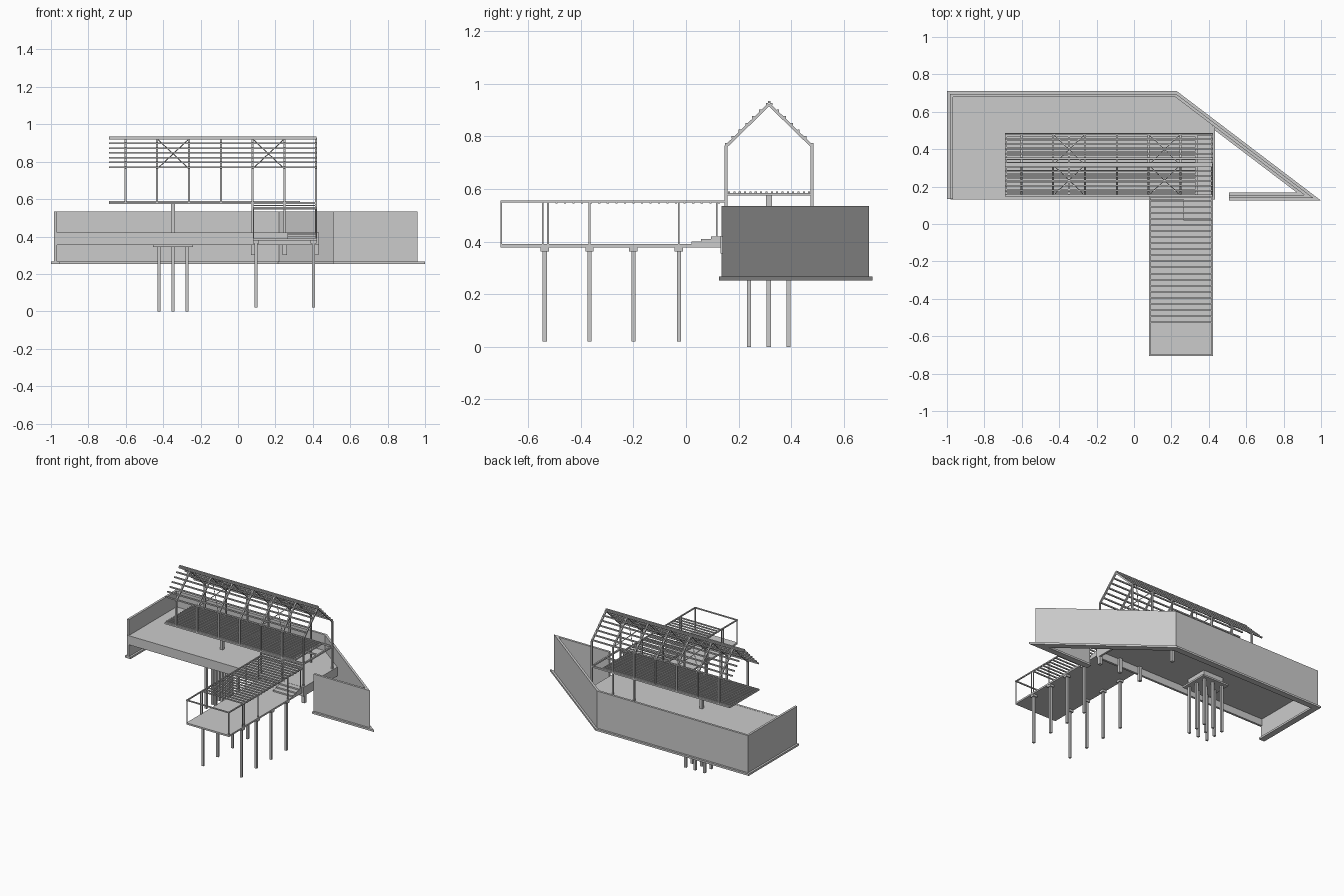
import bpy, bmesh
from mathutils import Vector, Matrix

if "Cube" in bpy.data.objects:
    bpy.data.objects.remove(bpy.data.objects["Cube"])


def finish(name, bm):
    bmesh.ops.recalc_face_normals(bm, faces=bm.faces)
    me = bpy.data.meshes.new(name)
    bm.to_mesh(me)
    bm.free()
    ob = bpy.data.objects.new(name, me)
    bpy.context.collection.objects.link(ob)
    return ob


def boxes(name, items):
    """Each item: (x0, x1, y0, y1, z0, z1)."""
    bm = bmesh.new()
    for x0, x1, y0, y1, z0, z1 in items:
        m = Matrix.Translation(((x0 + x1) / 2, (y0 + y1) / 2, (z0 + z1) / 2))
        bmesh.ops.create_cube(bm, size=1, matrix=m @ Matrix.Diagonal((x1 - x0, y1 - y0, z1 - z0, 1)))
    return finish(name, bm)


def bars(name, items):
    """Square-section bars. Each item: (start, end, width)."""
    bm = bmesh.new()
    for a, b, w in items:
        a, b = Vector(a), Vector(b)
        d = b - a
        side = d.cross(Vector((0, 0, 1)))
        side = side.normalized() if side.length > 1e-6 else Vector((1, 0, 0))
        up = side.cross(d).normalized()
        rot = Matrix((side, up, d.normalized())).transposed().to_4x4()
        bmesh.ops.create_cube(bm, size=1, matrix=Matrix.Translation((a + b) / 2) @ rot
                              @ Matrix.Diagonal((w, w, d.length, 1)))
    return finish(name, bm)


def prism(name, pts, z0, z1):
    bm = bmesh.new()
    f = bm.faces.new([bm.verts.new((x, y, z0)) for x, y in pts])
    r = bmesh.ops.extrude_face_region(bm, geom=[f])
    bmesh.ops.translate(bm, vec=(0, 0, z1 - z0),
                        verts=[v for v in r["geom"] if isinstance(v, bmesh.types.BMVert)])
    return finish(name, bm)


def offset(path, h):
    """Mitred offset of an open 2D path."""
    p = [Vector(q) for q in path]
    n = [Vector((-(b - a).y, (b - a).x)).normalized() for a, b in zip(p, p[1:])]
    out = []
    for i, q in enumerate(p):
        n0, n1 = n[max(i - 1, 0)], n[min(i, len(n) - 1)]
        out.append(q + (n0 + n1) * h / (1 + n0.dot(n1)))
    return out


def ribbon(name, path, h, z0, z1):
    return prism(name, offset(path, h) + offset(path, -h)[::-1], z0, z1)


# Retaining wall and its footing
path = [(-.977, .135), (-.977, .688), (.222, .688), (.935, .147), (.507, .147)]
ribbon("retaining_wall", path, .008, .266, .535)
ribbon("wall_footing", path, .022, .253, .267)

# Terrace slab with downstand edge beams
prism("terrace_slab", [(-.97, .14), (.42, .14), (.42, .535), (.22, .683), (-.97, .683)], .405, .42)
boxes("terrace_edge_beams", [(-.98, .432, .132, .148, .355, .421), (.418, .432, .148, .525, .355, .42)])
boxes("slab_stubs", [(x - .011, x + .011, y - .011, y + .011, .30, .41)
                     for x, y in ((.08, .155), (.25, .155), (.42, .155), (.08, .485))])

# Pile cluster and cap below the terrace
boxes("pile_cap", [(-.455, -.24, .21, .42, .345, .357), (-.43, -.265, .235, .395, .357, .406)])
boxes("cluster_piles", [(x - .008, x + .008, y - .008, y + .008, 0, .35)
                        for x in (-.422, -.347, -.272) for y in (.24, .315, .39)])

# Walkway deck on piles
boxes("walkway_deck", [(.08, .422, -.705, .135, .378, .39)])
pier = [(x, y) for x in (.096, .404) for y in (-.537, -.367, -.2, -.027)]
boxes("walkway_piles", [(x - .008, x + .008, y - .008, y + .008, .02, .37) for x, y in pier])
boxes("walkway_pile_heads", [(x - .016, x + .016, y - .016, y + .016, .363, .379) for x, y in pier])
boxes("terrace_steps", [(.265, .422, .02 + i * .038, .132, .39 + i * .01, .40 + i * .01) for i in range(3)])

# Walkway frame and pergola slats
posts = [((x, y, .39), (x, y, .55), .006) for x in (.083, .418)
         for y in (-.702, -.545, -.525, -.367, -.027, .117)]
rails = [((x, -.705, .553), (x, .15, .553), .008) for x in (.083, .418)]
rails += [((.08, y, .553), (.422, y, .553), .008) for y in (-.702, .145)]
bars("walkway_frame", posts + rails)
bars("pergola_slats", [((.08, -.525 + i * .0325, .549), (.422, -.525 + i * .0325, .549), .008)
                       for i in range(21)])

# Raised house: portal frames, the last three stand on the terrace
yf, yb, ym = .152, .480, .316
eave, ridge = .762, .922
frames = [-.602 + i * .17 for i in range(7)]
portal = []
for i, x in enumerate(frames):
    foot = .42 if i > 3 else .578
    for y in (yf, yb):
        portal.append(((x, y, foot), (x, y, eave + .003), .011))
        portal.append(((x, y, eave), (x, ym, ridge), .011))
    portal.append(((x, yf, .58), (x, yb, .58), .011))
bars("portal_frames", portal)

# House floor: edge beams, cross beams and decking slats
bars("floor_beams", [((-.69, y, .58), (.42, y, .58), .011) for y in (yf, yb, ym)]
     + [((x, yf, .58), (x, yb, .58), .011) for x in (-.685, -.347, .335)]
     + [((.08, yf, .566), (.42, yf, .566), .006)])
bars("floor_slats", [((-.69, .164 + i * .0203, .587), (.332, .164 + i * .0203, .587), .008)
                     for i in range(16)])
boxes("floor_column", [(-.358, -.336, ym - .011, ym + .011, .42, .58)])

# Roof purlins and cross bracing on both slopes
purlins, braces = [], []
for y0 in (yf, yb):
    for i in range(7):
        t = i / 6.3
        y, z = y0 + (ym - y0) * t, eave + .009 + (ridge - eave) * t
        purlins.append(((-.69, y, z), (.42, y, z), .009))
    for k in (1, 4):
        a, b = frames[k], frames[k + 1]
        for p, q in ((a, b), (b, a)):
            braces.append(((p, y0, eave), (q, ym, ridge), .004))
purlins.append(((-.69, ym, .931), (.42, ym, .931), .009))
bars("roof_purlins", purlins)
bars("roof_braces", braces)
